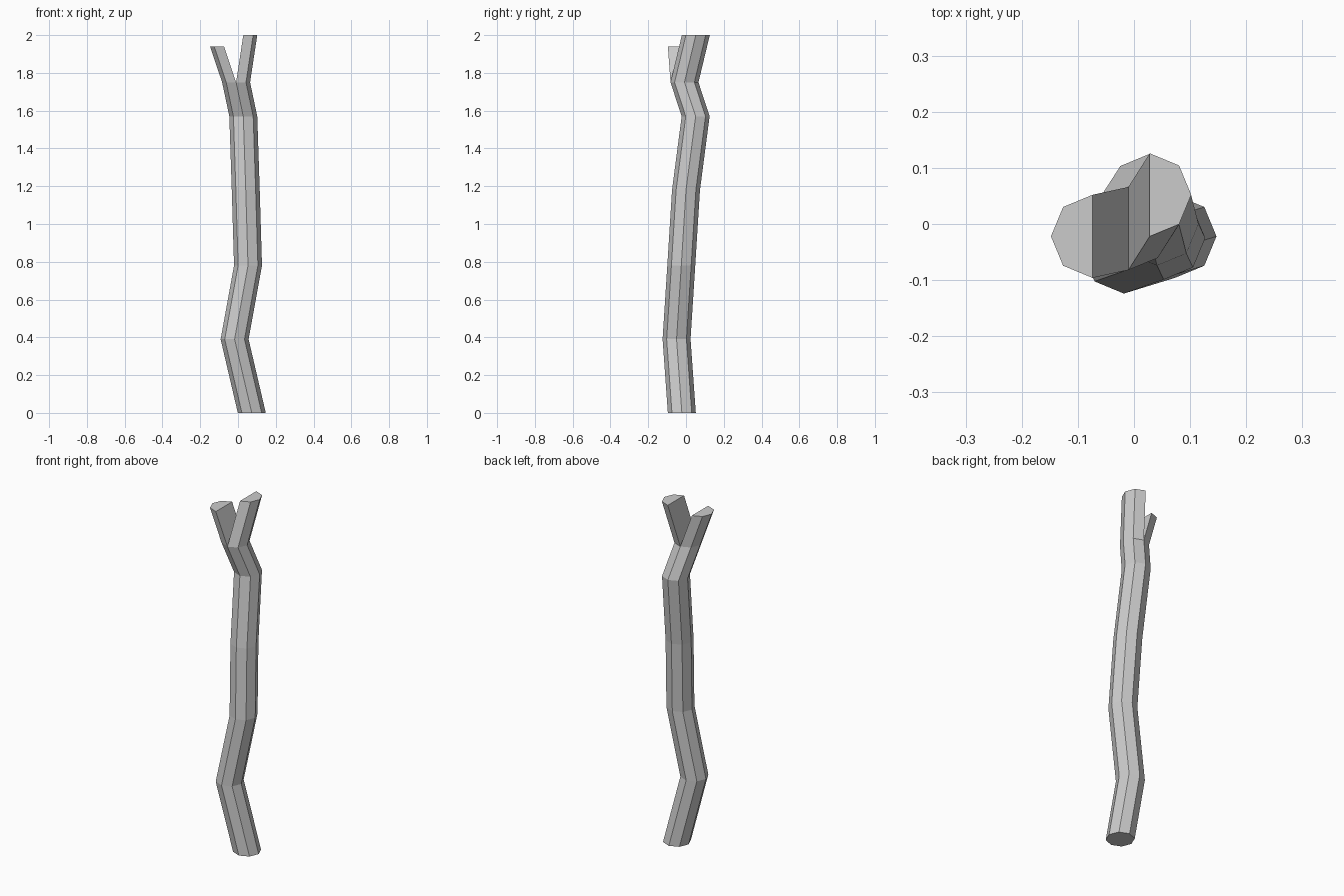
import bpy, bmesh, math

if "Cube" in bpy.data.objects:
    bpy.data.objects.remove(bpy.data.objects["Cube"])

R, N = 0.074, 8

bm = bmesh.new()


def ring(center, steps):
    """Level octagon corners around a centre, one per angular step."""
    x, y, z = center
    return [bm.verts.new((x + R * math.cos(math.tau * k / N),
                          y + R * math.sin(math.tau * k / N), z)) for k in steps]


def bridge(low, high):
    """Join two closed loops with quads."""
    n = len(low)
    for i in range(n):
        j = (i + 1) % n
        bm.faces.new((low[i], low[j], high[j], high[i]))


# Crooked trunk: centre of each octagonal section
path = [(0.073, -0.022, 0), (-0.018, -0.050, 0.39), (0.053, -0.025, 0.78),
        (0.041, 0.0, 1.18), (0.028, 0.051, 1.57), (-0.010, -0.008, 1.75)]
rings = [ring(c, range(N)) for c in path]
bm.faces.new(rings[0][::-1])
for low, high in zip(rings, rings[1:]):
    bridge(low, high)

# Fork: each half of the last section grows into its own half-round branch
for tip, steps in (((0.028, 0.052, 2.0), (6, 7, 0, 1, 2)),
                   ((-0.074, -0.022, 1.94), (2, 3, 4, 5, 6))):
    top = ring(tip, steps)
    bridge([rings[-1][k] for k in steps], top)
    bm.faces.new(top)

bmesh.ops.recalc_face_normals(bm, faces=bm.faces)
mesh = bpy.data.meshes.new("forked_stick")
bm.to_mesh(mesh)
bm.free()
bpy.context.collection.objects.link(bpy.data.objects.new("forked_stick", mesh))
